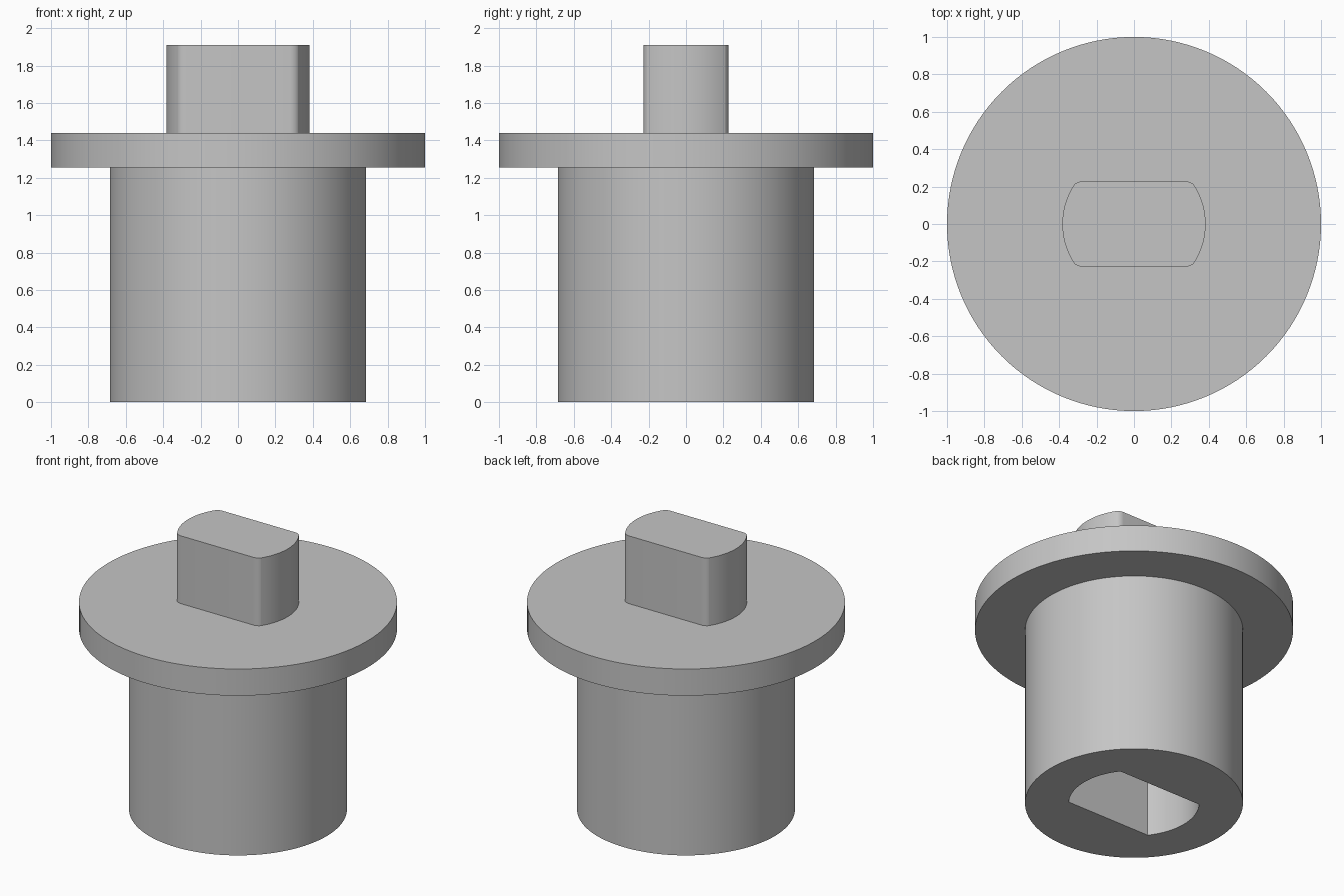
import bpy, bmesh, math

if "Cube" in bpy.data.objects:
    bpy.data.objects.remove(bpy.data.objects["Cube"], do_unlink=True)

grey = bpy.data.materials.new("plain grey")
grey.use_nodes = True
colour = (0.56, 0.56, 0.56, 1)
grey.diffuse_color = colour
grey.node_tree.nodes["Principled BSDF"].inputs["Base Color"].default_value = colour


def circle(radius, steps=128):
    return [(radius * math.cos(math.tau * i / steps), radius * math.sin(math.tau * i / steps))
            for i in range(steps)]


def two_flats(radius, half_width, steps=20):
    """Circle trimmed by two flats parallel to x."""
    a = math.asin(half_width / radius)
    angles = [side + a * (2 * i / steps - 1) for side in (0, math.pi) for i in range(steps + 1)]
    return [(radius * math.cos(t), radius * math.sin(t)) for t in angles]


def prism(name, outline, bottom, top, corner=0):
    """Extrude an outline, optionally rounding its sharp upright corners."""
    bm = bmesh.new()
    base = bm.faces.new([bm.verts.new((x, y, bottom)) for x, y in outline])
    moved = bmesh.ops.extrude_face_region(bm, geom=[base])["geom"]
    bmesh.ops.translate(bm, vec=(0, 0, top - bottom),
                        verts=[g for g in moved if isinstance(g, bmesh.types.BMVert)])
    if not base.is_valid or len(bm.faces) < len(outline) + 2:
        bm.faces.new([v for v in bm.verts if v.co.z == bottom])
    bmesh.ops.recalc_face_normals(bm, faces=bm.faces)
    if corner:
        sharp = [e for e in bm.edges
                 if abs(e.verts[0].co.z - e.verts[1].co.z) > 0.01
                 and e.calc_face_angle(0) > math.radians(30)]
        bmesh.ops.bevel(bm, geom=sharp, offset=corner, segments=6, profile=0.5,
                        affect='EDGES')
    mesh = bpy.data.meshes.new(name)
    bm.to_mesh(mesh)
    bm.free()
    mesh.materials.append(grey)
    obj = bpy.data.objects.new(name, mesh)
    bpy.context.collection.objects.link(obj)
    return obj


# Main parts
body = prism("body", circle(0.685), 0, 1.255)
flange = prism("flange", circle(1.0), 1.255, 1.44)
drive_tab = prism("drive_tab", two_flats(0.383, 0.228), 1.44, 1.91, corner=0.03)

# Matching socket in the underside
cutter = prism("socket_cutter", two_flats(0.41, 0.252), -0.1, 0.5)
cutter.hide_render = True
cut = body.modifiers.new("socket", 'BOOLEAN')
cut.operation = 'DIFFERENCE'
cut.solver = 'EXACT'
cut.object = cutter
bpy.context.view_layer.objects.active = body
bpy.ops.object.modifier_apply(modifier=cut.name)
bpy.data.objects.remove(cutter, do_unlink=True)

# Smooth curved walls, crisp rims
bpy.ops.object.select_all(action='DESELECT')
for part in (body, flange, drive_tab):
    part.select_set(True)
bpy.ops.object.shade_smooth_by_angle(angle=math.radians(30))
